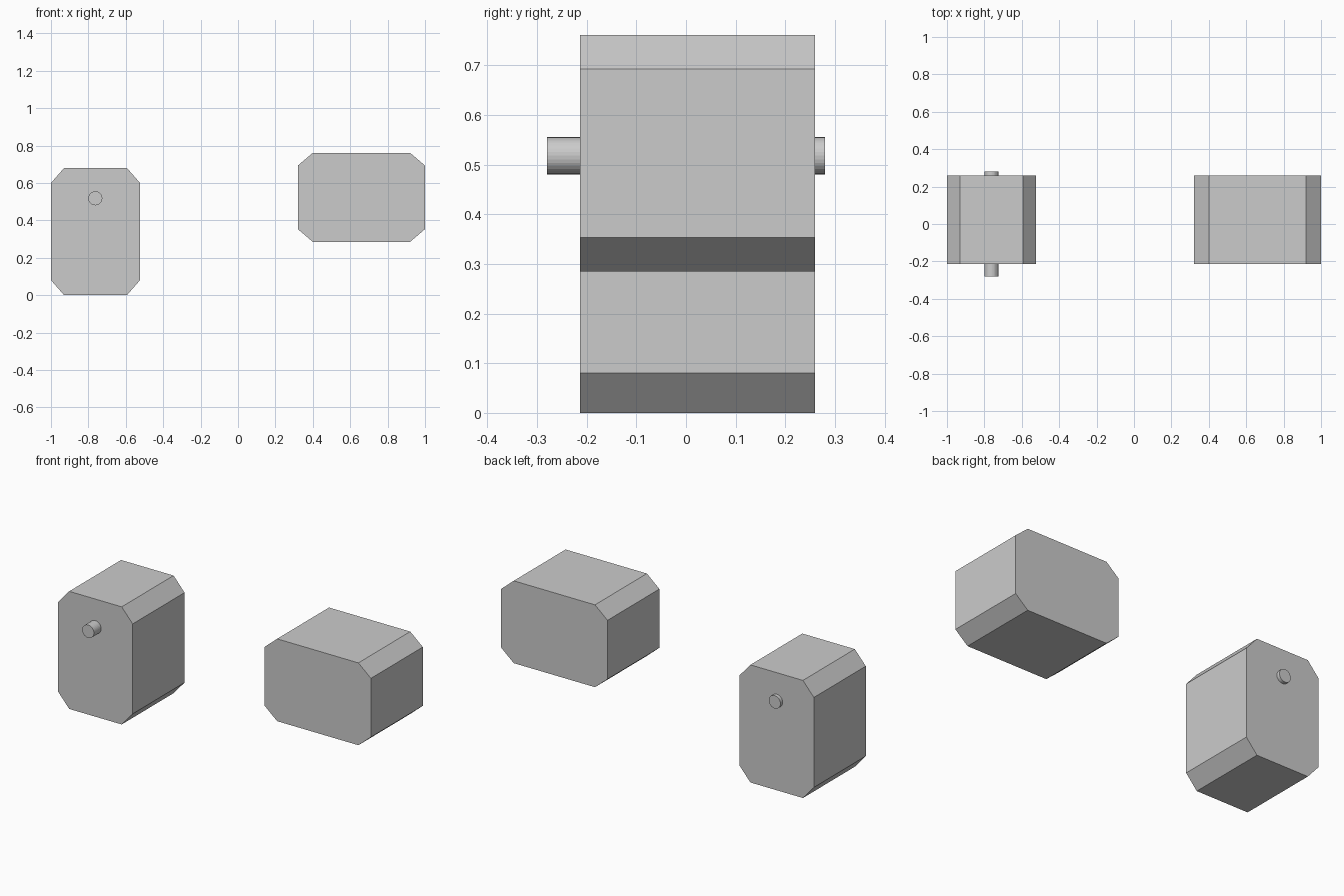
import bpy, bmesh
from math import radians
from mathutils import Matrix

if "Cube" in bpy.data.objects:
    bpy.data.objects.remove(bpy.data.objects["Cube"])

Y_FRONT, Y_BACK = -0.214, 0.26


def chamfered_block(name, x0, x1, z0, z1, cx, cz):
    """Octagonal x-z profile extruded from front to back."""
    profile = [(x0 + cx, z0), (x1 - cx, z0), (x1, z0 + cz), (x1, z1 - cz),
               (x1 - cx, z1), (x0 + cx, z1), (x0, z1 - cz), (x0, z0 + cz)]
    bm = bmesh.new()
    face = bm.faces.new([bm.verts.new((x, Y_FRONT, z)) for x, z in profile])
    ext = bmesh.ops.extrude_face_region(bm, geom=[face], use_keep_orig=True)
    moved = [g for g in ext["geom"] if isinstance(g, bmesh.types.BMVert)]
    bmesh.ops.translate(bm, verts=moved, vec=(0, Y_BACK - Y_FRONT, 0))
    bmesh.ops.recalc_face_normals(bm, faces=bm.faces[:])
    return add_object(name, bm)


def add_object(name, bm):
    mesh = bpy.data.meshes.new(name)
    bm.to_mesh(mesh)
    bm.free()
    obj = bpy.data.objects.new(name, mesh)
    bpy.context.collection.objects.link(obj)
    return obj


# Upright block, and the same block lying on its side
chamfered_block("upright_block", -1.0, -0.524, 0.0, 0.68, 0.07, 0.08)
chamfered_block("lying_block", 0.32, 1.0, 0.285, 0.761, 0.08, 0.068)

# Pivot pin running through the upright block
bm = bmesh.new()
bmesh.ops.create_cone(bm, cap_ends=True, segments=32, radius1=0.0375,
                      radius2=0.0375, depth=0.56,
                      matrix=Matrix.Translation((-0.763, 0, 0.518))
                      @ Matrix.Rotation(radians(90), 4, 'X'))
add_object("pivot_pin", bm)
